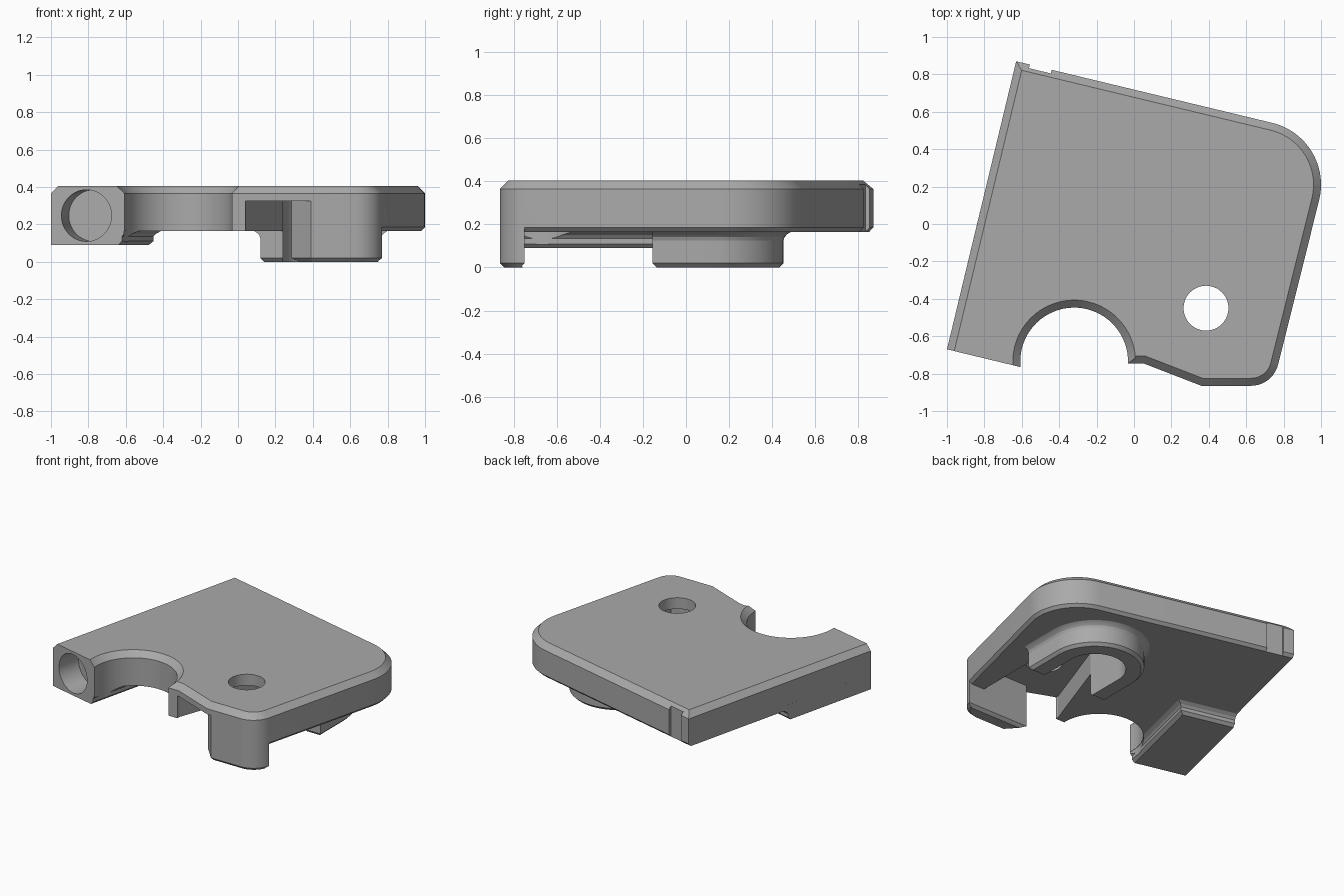
import bpy, bmesh, math
from mathutils import Vector

cube = bpy.data.objects.get("Cube")
if cube:
    bpy.data.objects.remove(cube)

grey = bpy.data.materials.new("plain grey")
grey.use_nodes = True
COLOUR = (0.4, 0.4, 0.4, 1)
grey.diffuse_color = COLOUR
grey.node_tree.nodes["Principled BSDF"].inputs["Base Color"].default_value = COLOUR

# The housing is turned slightly about z
TILT = math.radians(13.5)
ALONG = Vector((math.sin(TILT), math.cos(TILT)))
ACROSS = Vector((math.cos(TILT), -math.sin(TILT)))


def arc(cx, cy, r, start, end, n):
    return [Vector((cx + r * math.cos(math.radians(start + (end - start) * i / n)),
                    cy + r * math.sin(math.radians(start + (end - start) * i / n))))
            for i in range(n + 1)]


def inset(points, dists):
    """Move every edge of a counter-clockwise outline inwards by its own distance."""
    result = []
    count = len(points)
    for i, p in enumerate(points):
        e1 = (p - points[i - 1]).normalized()
        e2 = (points[(i + 1) % count] - p).normalized()
        n1, n2 = Vector((-e1.y, e1.x)), Vector((-e2.y, e2.x))
        d1, d2 = dists[i - 1], dists[i]
        det = n1.x * n2.y - n1.y * n2.x
        if abs(det) < 0.001:
            result.append(p + n2 * d2)
        else:
            result.append(p + Vector((d1 * n2.y - d2 * n1.y, n1.x * d2 - n2.x * d1)) / det)
    return result


def loft(name, points, levels):
    """Solid through (height, inset) levels; an inset is a number or one value per edge."""
    bm = bmesh.new()
    rings = []
    for z, d in levels:
        dists = d if isinstance(d, list) else [d] * len(points)
        rings.append([bm.verts.new((p.x, p.y, z)) for p in inset(points, dists)])
    for low, high in zip(rings, rings[1:]):
        for i in range(len(points)):
            j = (i + 1) % len(points)
            bm.faces.new((low[i], low[j], high[j], high[i]))
    bm.faces.new(rings[0][::-1])
    bm.faces.new(rings[-1])
    bmesh.ops.recalc_face_normals(bm, faces=bm.faces)
    mesh = bpy.data.meshes.new(name)
    bm.to_mesh(mesh)
    bm.free()
    mesh.materials.append(grey)
    obj = bpy.data.objects.new(name, mesh)
    bpy.context.collection.objects.link(obj)
    return obj


def combine(target, tool, operation):
    mod = target.modifiers.new("combine", 'BOOLEAN')
    mod.object, mod.operation, mod.solver = tool, operation, 'EXACT'
    bpy.context.view_layer.objects.active = target
    bpy.ops.object.modifier_apply(modifier=mod.name)
    bpy.data.objects.remove(tool)


def where(points, test, value):
    """Per-edge distances: value on edges whose midpoint passes the test."""
    mids = [(p + points[(i + 1) % len(points)]) / 2 for i, p in enumerate(points)]
    return [value if test(m) else 0 for m in mids]


# Plate outline with two rounded corners and a round front notch
front_left = Vector((-1, -0.67))
back_left = Vector((-0.63, 0.87))
deg = math.degrees(TILT)
corner = arc(0.625, -0.715, 0.15, -90, -deg, 12)
notch = arc(-0.32, -0.735, 0.288, 186, -2, 36)
outline = ([front_left] + notch + [Vector((0.05, -0.745)), Vector((0.36, -0.865))]
           + corner + arc(0.66, 0.21, 0.34, -deg, 90 - deg, 20) + [back_left])
top = [0.04] * len(outline)
top[0] = 0
base = [0] * len(outline)
first = len(notch) + 2
for i in range(first, len(outline) - 1):
    base[i] = 0.02
body = loft("housing", outline, [(0.165, base), (0.185, 0), (0.365, 0), (0.405, top)])

# Thick block under the left side, cleared by the notch
end = front_left + ALONG * 0.72
block_pts = [front_left, front_left + ACROSS * 0.39, end + ACROSS * 0.39, end]


def edges(d):
    return [0, d, d, 0]


block = loft("side_block", block_pts, [(0.09, edges(0.02)), (0.11, 0), (0.135, 0),
             (0.15, edges(-0.012)), (0.165, edges(-0.035)), (0.2, edges(-0.035))])
clearance = loft("clearance", arc(-0.32, -0.735, 0.29, 0, 355, 71), [(0, 0), (0.3, 0)])
combine(block, clearance, 'DIFFERENCE')
combine(body, block, 'UNION')

# Rounded boss on the underside with a flared root
TIP = -0.155
boss_pts = [Vector((0.12, TIP)), Vector((0.765, TIP))] + arc(0.4425, 0.13, 0.3225, 0, 180, 32)


def sides(d):
    return where(boss_pts, lambda m: m.y > TIP + 0.01, d)


boss = loft("boss", boss_pts, [(0, 0.02), (0.02, 0), (0.125, 0), (0.142, sides(-0.006)),
            (0.155, sides(-0.018)), (0.165, sides(-0.035)), (0.19, sides(-0.035))])
combine(body, boss, 'UNION')

# Pocket through the boss, opening at the front
pocket_pts = ([Vector(p) for p in ((0.04, -0.9), (0.4216, -0.9), (0.285, -0.75), (0.645, -0.75))]
              + arc(0.4425, 0.13, 0.2025, 0, 180, 28) + [Vector((0.24, TIP))]
              + [Vector((0.04, -0.72))])
combine(body, loft("pocket", pocket_pts, [(-0.1, 0), (0.325, 0)]), 'DIFFERENCE')

# Front leg below the rounded corner
leg_pts = [Vector((0.285, -0.75)), Vector((0.39, -0.865))] + corner
combine(body, loft("front_leg", leg_pts, [(0, 0.02), (0.02, 0), (0.33, 0)]), 'UNION')

# Screw hole
combine(body, loft("screw_hole", arc(0.385, -0.45, 0.12, 0, 352.5, 47), [(0, 0), (0.6, 0)]),
        'DIFFERENCE')

# Blind bore in the front of the side block
bore = loft("bore", arc(0, 0, 0.138, 0, 352.5, 47), [(-0.17, 0), (0.17, 0)])
centre = front_left + ACROSS * 0.195
bore.location = (centre.x, centre.y, 0.247)
bore.rotation_euler = (math.pi / 2, 0, -TILT)
bpy.context.view_layer.update()
combine(body, bore, 'DIFFERENCE')

# Shallow groove in the back edge near the left corner
start = back_left + ACROSS * 0.075
groove_pts = [start - ALONG * 0.02, start + ACROSS * 0.12 - ALONG * 0.02,
              start + ACROSS * 0.12 + ALONG * 0.05, start + ALONG * 0.05]
combine(body, loft("groove", groove_pts, [(0.1, 0), (0.388, 0)]), 'DIFFERENCE')

# Smooth the round walls and keep the edges crisp
bpy.ops.object.select_all(action='DESELECT')
body.select_set(True)
bpy.context.view_layer.objects.active = body
bpy.ops.object.shade_smooth_by_angle(angle=math.radians(18))
